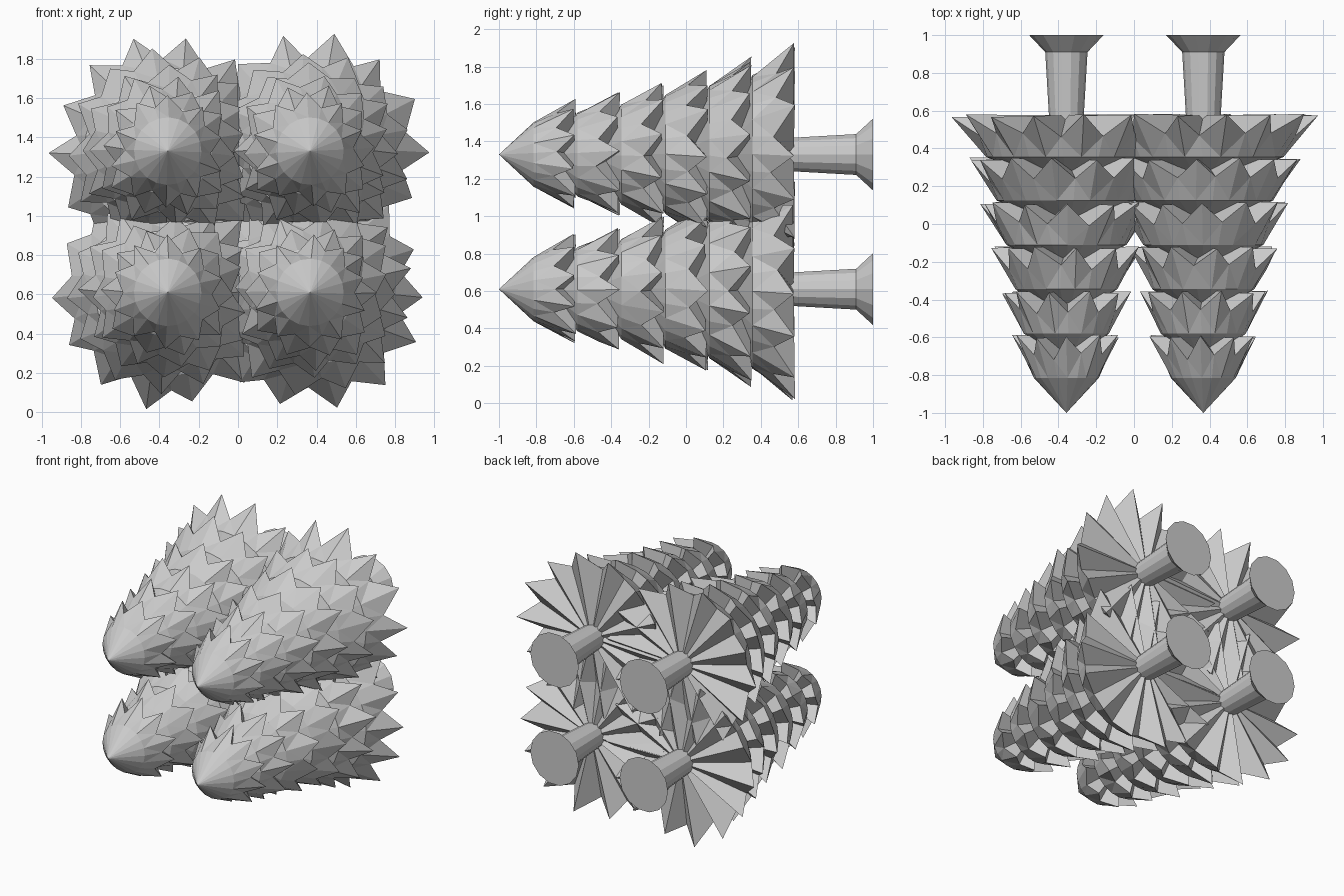
import bpy, bmesh, math, random

if "Cube" in bpy.data.objects:
    bpy.data.objects.remove(bpy.data.objects["Cube"])

random.seed(4)
grey = bpy.data.materials.new("plain grey")
grey.use_nodes = True
COLOUR = (0.6, 0.6, 0.6, 1)
grey.diffuse_color = COLOUR
grey.node_tree.nodes["Principled BSDF"].inputs["Base Color"].default_value = COLOUR


def finish(bm, name):
    bmesh.ops.recalc_face_normals(bm, faces=bm.faces)
    mesh = bpy.data.meshes.new(name)
    bm.to_mesh(mesh)
    bm.free()
    mesh.materials.append(grey)
    bpy.context.collection.objects.link(bpy.data.objects.new(name, mesh))


def ring_points(bm, cx, cz, count, place):
    """Ring around the tree axis; place(i) gives angle, radius and y."""
    verts = []
    for i in range(count):
        a, r, y = place(i)
        verts.append(bm.verts.new((cx + r * math.cos(a), y, cz + r * math.sin(a))))
    return verts


def bridge(bm, a, b):
    n = len(a)
    for i in range(n):
        j = (i + 1) % n
        bm.faces.new((a[i], a[j], b[j], b[i]))


def fan(bm, ring, centre):
    for i in range(len(ring)):
        bm.faces.new((ring[i], ring[(i + 1) % len(ring)], centre))


def branch_layer(name, cx, cz, rim_y, radius, points, phase, shoulder, apex_y):
    """Pointed skirt: cone front, zigzag rim and pleated underside."""
    bm = bmesh.new()
    n = points * 2
    step = 2 * math.pi / n
    notch = (radius + shoulder) / 2

    def rim(i):
        tip = i % 2 == 0
        a = phase + i * step + random.uniform(-0.04, 0.04)
        r = radius * random.uniform(0.94, 1.01) if tip else notch * random.uniform(0.9, 0.99)
        y = rim_y + random.uniform(-0.01, 0.008) - (0 if tip else random.uniform(0.09, 0.12))
        return a, r, y

    outer = ring_points(bm, cx, cz, n, rim)
    middle = ring_points(bm, cx, cz, n, lambda i: (phase + i * step, shoulder, rim_y - 0.22))
    fan(bm, middle, bm.verts.new((cx, apex_y, cz)))
    fan(bm, outer, bm.verts.new((cx, rim_y, cz)))
    # Split every panel along the ridge that runs out to its tip
    for i in range(n):
        j = (i + 1) % n
        tip, valley = (i, j) if i % 2 == 0 else (j, i)
        bm.faces.new((middle[tip], outer[tip], outer[valley]))
        bm.faces.new((middle[tip], outer[valley], middle[valley]))
    finish(bm, name)


def trunk(name, cx, cz):
    bm = bmesh.new()
    profile = [(0.5, 0.088), (0.91, 0.112), (1.0, 0.197)]
    rings = [ring_points(bm, cx, cz, 14, lambda i: (i * math.pi / 7, r, y)) for y, r in profile]
    for a, b in zip(rings, rings[1:]):
        bridge(bm, a, b)
    bm.faces.new(rings[0])
    bm.faces.new(rings[-1])
    finish(bm, name)


# Rim position, tip radius, shoulder radius and number of points per layer
LAYERS = [(-0.595, 0.295, 0.172, 10), (-0.36, 0.345, 0.225, 10), (-0.125, 0.405, 0.27, 11),
          (0.11, 0.46, 0.318, 12), (0.345, 0.525, 0.37, 13), (0.575, 0.605, 0.425, 14)]

# Four trees lying on their sides, tips to the front
for side, cx in (("right", -0.358), ("left", 0.367)):
    for level, cz in (("lower", 0.61), ("upper", 1.33)):
        label = f"{level}_{side}"
        for k, (y, r, shoulder, points) in enumerate(LAYERS):
            phase = random.uniform(-0.05, 0.05) + ((k + 1) % 2) * math.pi / points
            apex = -1 if k == 0 else y - 0.4
            branch_layer(f"{label}_branches_{k + 1}", cx, cz, y, r, points, phase, shoulder, apex)
        trunk(f"{label}_trunk", cx, cz)
